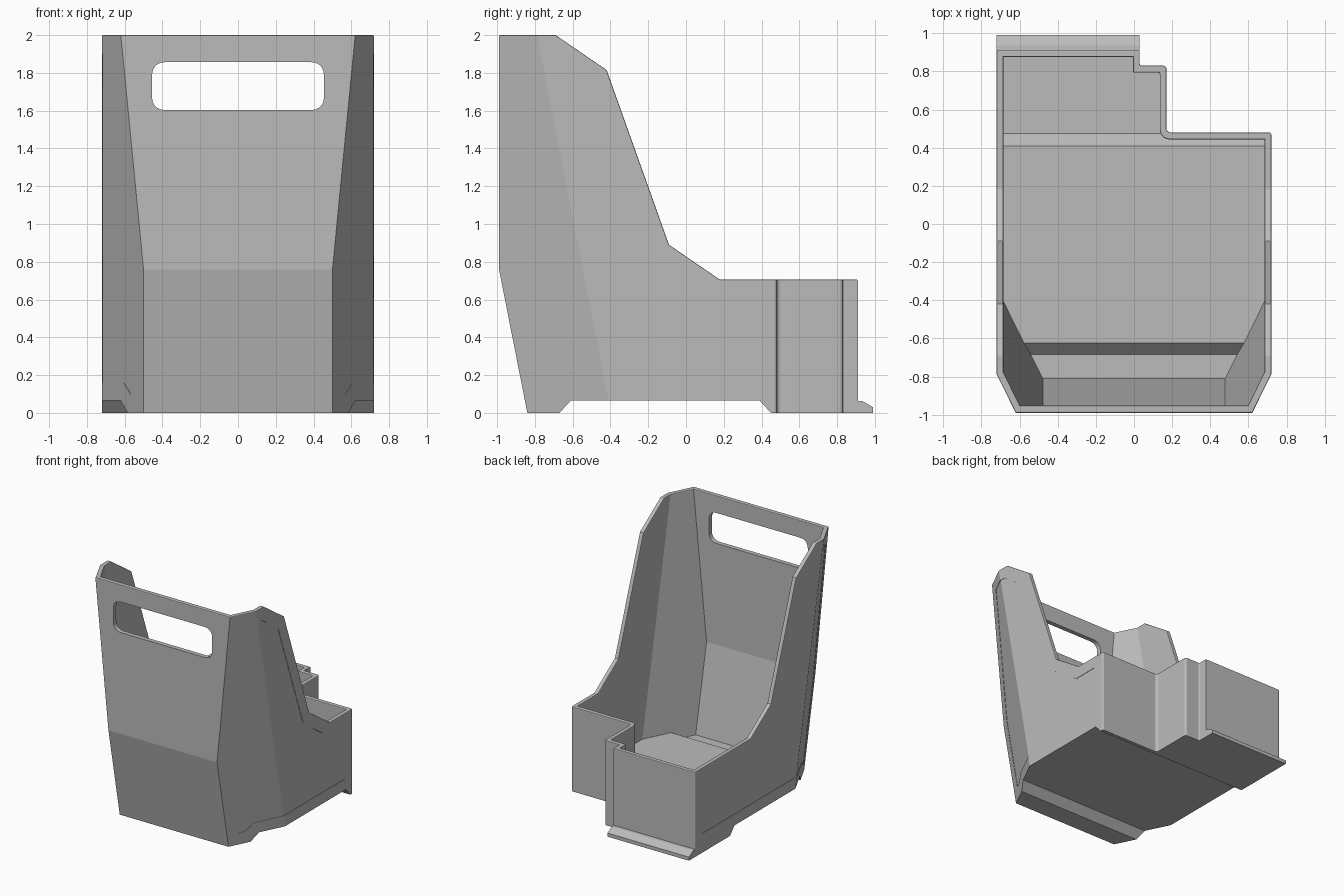
import bpy
import bmesh
from mathutils import Vector

cube = bpy.data.objects.get("Cube")
if cube:
    bpy.data.objects.remove(cube, do_unlink=True)

mat = bpy.data.materials.new("plain_grey")
mat.use_nodes = True
GREY = (0.5, 0.5, 0.5, 1)
mat.diffuse_color = GREY
mat.node_tree.nodes["Principled BSDF"].inputs["Base Color"].default_value = GREY


def rounded(points, steps=8):
    """Round the corners of a 2D outline; a third value is the corner radius."""
    out = []
    for i, p in enumerate(points):
        c, a, b = (Vector(q[:2]) for q in (p, points[i - 1], points[(i + 1) % len(points)]))
        if len(p) < 3:
            out.append(c)
            continue
        start = c + (a - c).normalized() * p[2]
        end = c + (b - c).normalized() * p[2]
        for k in range(steps + 1):
            t = k / steps
            out.append(start.lerp(c, t).lerp(c.lerp(end, t), t))
    return out


def prism(name, points, axis, low, high, chamfer=None):
    """Extrude an outline along an axis; chamfer trims both front corners."""
    place = {"x": lambda u, v, d: (d, u, v),
             "y": lambda u, v, d: (u, d, v),
             "z": lambda u, v, d: (u, v, d)}[axis]
    bm = bmesh.new()
    face = bm.faces.new([bm.verts.new(place(*p, low)) for p in rounded(points)])
    new = bmesh.ops.extrude_face_region(bm, geom=[face])["geom"]
    bmesh.ops.translate(bm, vec=place(0, 0, high - low),
                        verts=[g for g in new if isinstance(g, bmesh.types.BMVert)])
    if chamfer is not None:
        for side in (1, -1):
            normal = Vector((side, -0.496, -0.097)).normalized()
            spot = Vector((side * 0.5, -0.99, 0.76)) - normal * chamfer
            cut = bmesh.ops.bisect_plane(bm, geom=bm.verts[:] + bm.edges[:] + bm.faces[:],
                                         plane_co=spot, plane_no=normal, clear_outer=True)
            bmesh.ops.edgenet_fill(bm, edges=[g for g in cut["geom_cut"]
                                              if isinstance(g, bmesh.types.BMEdge)])
    bmesh.ops.recalc_face_normals(bm, faces=bm.faces)
    mesh = bpy.data.meshes.new(name)
    bm.to_mesh(mesh)
    bm.free()
    mesh.materials.append(mat)
    ob = bpy.data.objects.new(name, mesh)
    bpy.context.collection.objects.link(ob)
    return ob


def combine(ob, tool, operation):
    """Apply a boolean and remove the tool."""
    mod = ob.modifiers.new("cut", "BOOLEAN")
    mod.operation, mod.object, mod.solver = operation, tool, "EXACT"
    bpy.context.view_layer.objects.active = ob
    bpy.ops.object.modifier_apply(modifier=mod.name)
    bpy.data.objects.remove(tool, do_unlink=True)


# Plan outlines: stepped back corner, outer skin and cavity
outer_plan = [(-0.72, -1.2), (0.72, -1.2), (0.72, 0.48, 0.015), (0.17, 0.48, 0.025),
              (0.17, 0.83, 0.02), (0.03, 0.83, 0.01), (0.03, 0.91), (-0.72, 0.91, 0.01)]
inner_plan = [(-0.685, -1.2), (0.685, -1.2), (0.685, 0.443), (0.135, 0.443, 0.06),
              (0.135, 0.793, 0.01), (-0.005, 0.793, 0.01), (-0.005, 0.875), (-0.685, 0.875)]

# Side profiles: sloping rim, folded front and raised floor
outer_side = [(-0.84, 0), (-0.67, 0), (-0.61, 0.065), (0.39, 0.065), (0.45, 0), (1.2, 0),
              (1.2, 0.705), (0.18, 0.705), (-0.09, 0.89), (-0.42, 1.815), (-0.69, 2),
              (-0.99, 2), (-0.99, 0.76)]
inner_side = [(-0.81, 0.04), (-0.685, 0.04), (-0.625, 0.103), (0.41, 0.103), (0.475, 0.04),
              (1.3, 0.04), (1.3, 3), (-0.952, 3), (-0.952, 0.76)]

# Outer body
bin_body = prism("bin_body", outer_plan, "z", -1, 4, chamfer=0)
combine(bin_body, prism("side_shape", outer_side, "x", -2, 2), "INTERSECT")

# Shallow recessed panels on both sides
DEPTH = 0.003
core_plan = [(-0.72 + DEPTH, -1.2), (0.72 - DEPTH, -1.2), (0.72 - DEPTH, 1.2), (-0.72 + DEPTH, 1.2)]
for side, back in ((1, 0.38), (-1, 0.81)):
    panel = [(-0.9, 0.76), (-0.77, 0.1), (-0.72, 0.1), (-0.66, 0.158), (back, 0.158),
             (back, 0.605), (0.15, 0.605), (-0.17, 0.83), (-0.5, 1.745), (-0.72, 1.9), (-0.9, 1.9)]
    low, high = sorted((side * 0.4, side))
    recess = prism("panel_recess", panel, "x", low, high)
    combine(recess, prism("core", core_plan, "z", -1, 4, chamfer=DEPTH), "DIFFERENCE")
    combine(bin_body, recess, "DIFFERENCE")

# Hollow inside
cavity = prism("cavity", inner_plan, "z", -1, 4, chamfer=0.037)
combine(cavity, prism("cavity_side", inner_side, "x", -2, 2), "INTERSECT")
combine(bin_body, cavity, "DIFFERENCE")

# Handle slot in the tall front
slot = [(x, z, 0.075) for x, z in ((-0.455, 1.603), (0.455, 1.603), (0.455, 1.857), (-0.455, 1.857))]
combine(bin_body, prism("handle_slot", slot, "y", -1.2, -0.9), "DIFFERENCE")

# Soften the rim edges
bm = bmesh.new()
bm.from_mesh(bin_body.data)
bmesh.ops.remove_doubles(bm, verts=bm.verts, dist=0.0002)
bmesh.ops.dissolve_limit(bm, angle_limit=0.01, verts=bm.verts, edges=bm.edges)


def on_rim(face):
    n, c = face.normal, face.calc_center_median()
    return n.z > 0.25 and abs(n.x) < 0.05 and (c.z > 1.9 or (c.z > 0.65 and c.y > -0.9))


rim = [e for e in bm.edges if len(e.link_faces) == 2
       and on_rim(e.link_faces[0]) != on_rim(e.link_faces[1])]
bmesh.ops.bevel(bm, geom=rim, offset=0.006, segments=2, profile=0.5, affect="EDGES", clamp_overlap=True)
bm.to_mesh(bin_body.data)
bm.free()

# Hooking lip along the foot of the back wall
prism("back_lip", [(0.9, 0), (0.99, 0), (0.99, 0.03), (0.935, 0.062), (0.9, 0.065)], "x", -0.72, 0.03)
